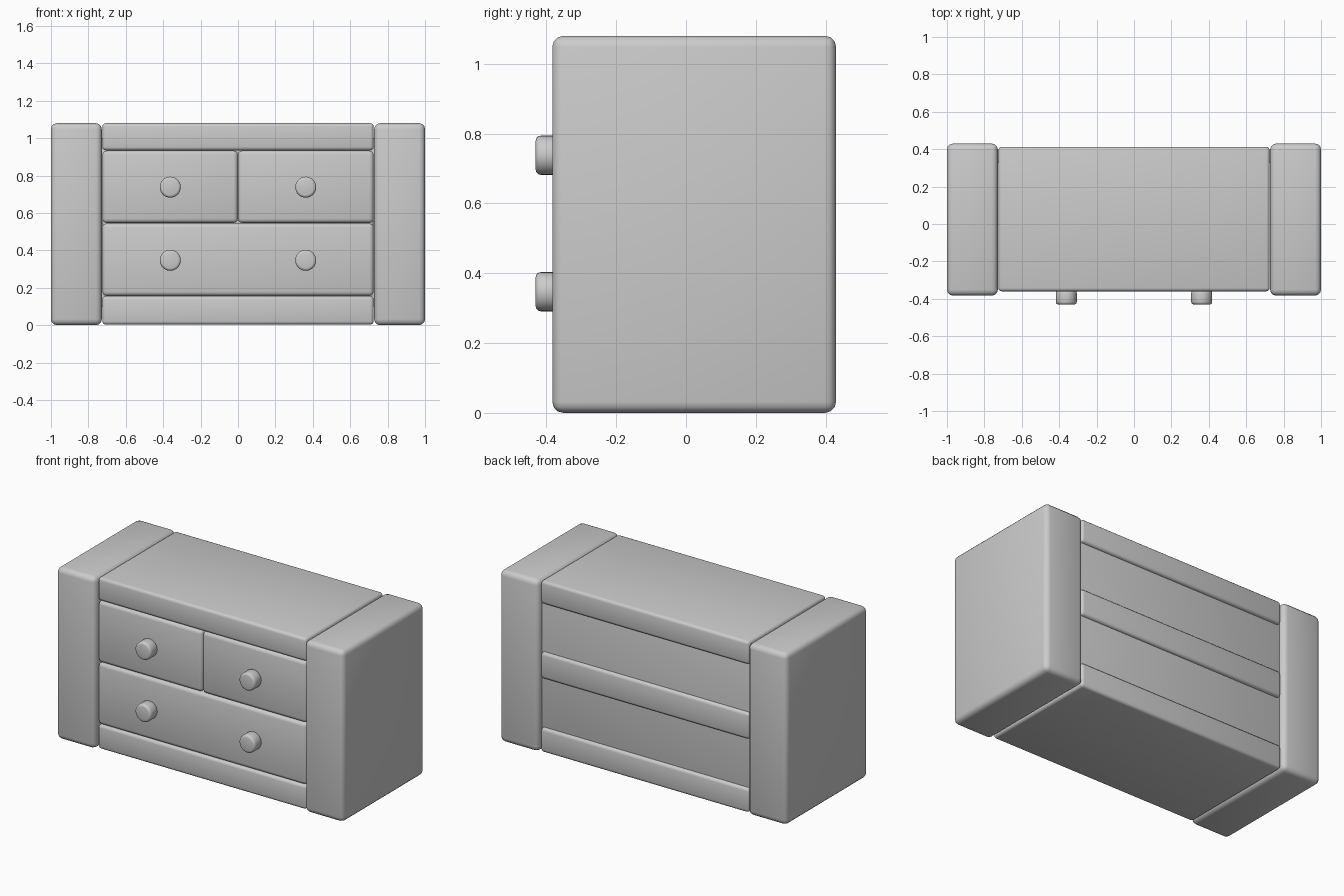
import bpy, math

if "Cube" in bpy.data.objects:
    bpy.data.objects.remove(bpy.data.objects["Cube"])

grey = bpy.data.materials.new("plain_grey")
grey.diffuse_color = (0.6, 0.6, 0.6, 1)
grey.use_nodes = True
grey.node_tree.nodes["Principled BSDF"].inputs["Base Color"].default_value = grey.diffuse_color


def finish(ob, name, bevel, segments=3):
    """Name, colour, round and smooth one part."""
    ob.name = name
    ob.data.materials.append(grey)
    mod = ob.modifiers.new("rounding", 'BEVEL')
    mod.width = bevel
    mod.segments = segments
    mod.limit_method = 'ANGLE'
    mod.angle_limit = math.radians(40)
    for p in ob.data.polygons:
        p.use_smooth = True


def box(name, x, y, z, bevel):
    """Rounded box from its min and max on each axis."""
    spans = (x, y, z)
    bpy.ops.mesh.primitive_cube_add(size=1, location=[(a + b) / 2 for a, b in spans])
    ob = bpy.context.object
    ob.scale = [b - a for a, b in spans]
    bpy.ops.object.transform_apply(location=False, rotation=False, scale=True)
    finish(ob, name, bevel)


def knob(name, x, z):
    bpy.ops.mesh.primitive_cylinder_add(vertices=32, radius=0.056, depth=0.075,
                                        location=(x, -0.393, z),
                                        rotation=(math.pi / 2, 0, 0))
    finish(bpy.context.object, name, 0.014)


INNER = (-0.725, 0.725)
DEPTH = (-0.36, 0.413)

# Thick side walls
box("left_side", (-1, -0.728), (-0.383, 0.43), (0, 1.08), 0.032)
box("right_side", (0.728, 1), (-0.383, 0.43), (0, 1.08), 0.032)

# Horizontal boards
box("top_board", INNER, DEPTH, (0.935, 1.08), 0.018)
box("bottom_board", INNER, DEPTH, (0.003, 0.155), 0.018)
box("middle_shelf", INNER, (-0.2, 0.413), (0.465, 0.63), 0.018)

# Recessed back panel
box("back_panel", (-0.74, 0.74), (0.33, 0.393), (0.1, 1.0), 0.003)

# Drawers
box("lower_drawer", INNER, (-0.36, 0.2), (0.157, 0.544), 0.022)
box("upper_left_drawer", (-0.725, -0.001), (-0.36, 0.2), (0.547, 0.933), 0.022)
box("upper_right_drawer", (0.001, 0.725), (-0.36, 0.2), (0.547, 0.933), 0.022)

# Round knobs
for side, x in (("left", -0.362), ("right", 0.362)):
    knob("upper_%s_knob" % side, x, 0.738)
    knob("lower_%s_knob" % side, x, 0.347)
